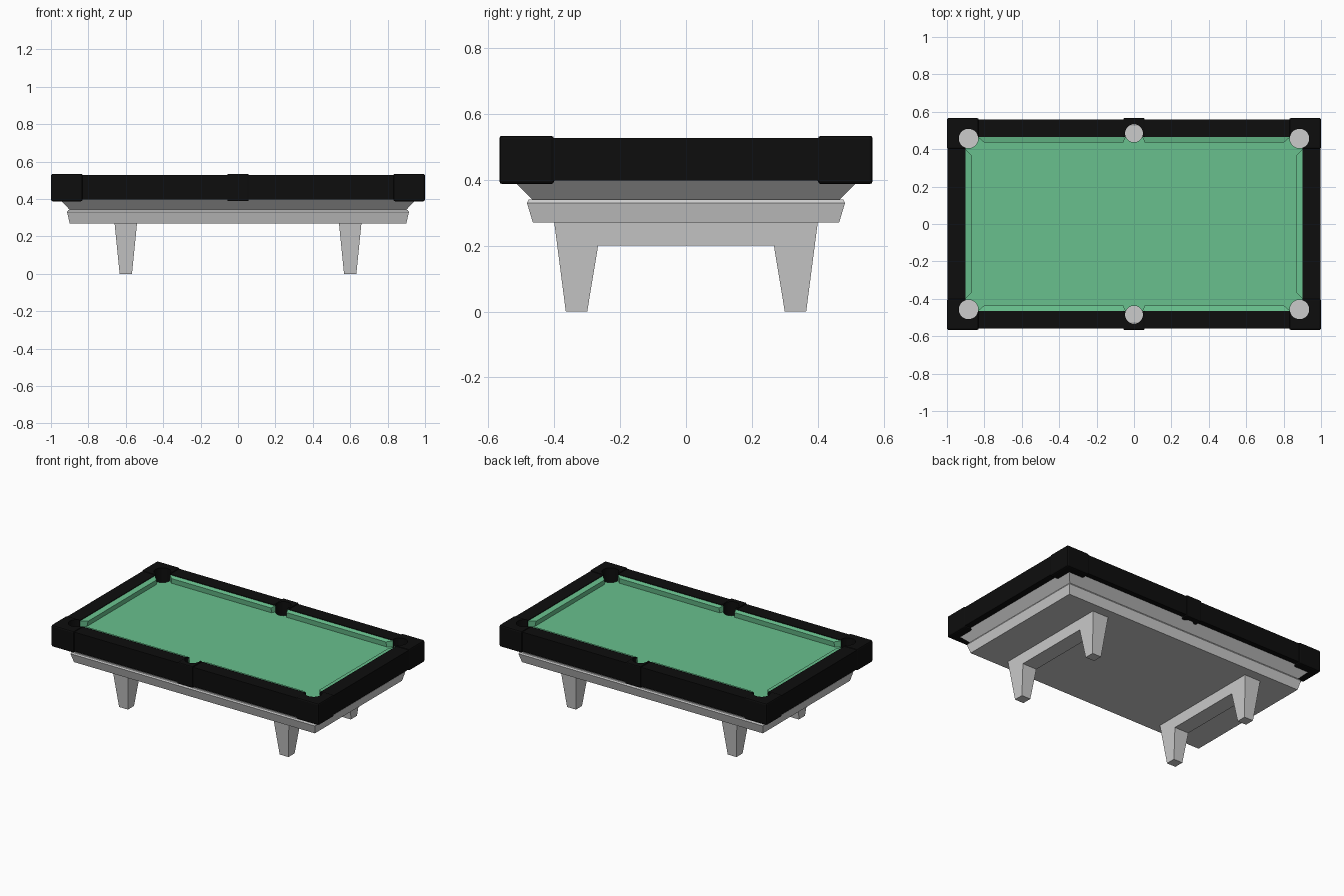
import bpy, bmesh, math
from mathutils import Matrix, Vector

if "Cube" in bpy.data.objects:
    bpy.data.objects.remove(bpy.data.objects["Cube"])


def material(name, col):
    m = bpy.data.materials.new(name)
    m.diffuse_color = (*col, 1)
    m.use_nodes = True
    m.node_tree.nodes["Principled BSDF"].inputs["Base Color"].default_value = m.diffuse_color
    return m


BLACK = material("black", (0.004, 0.004, 0.004))
GREEN = material("green", (0.14, 0.53, 0.27))


def finish(name, bm, mat=None):
    bmesh.ops.recalc_face_normals(bm, faces=bm.faces)
    me = bpy.data.meshes.new(name)
    bm.to_mesh(me)
    bm.free()
    ob = bpy.data.objects.new(name, me)
    bpy.context.collection.objects.link(ob)
    if mat:
        me.materials.append(mat)
    return ob


def loft(name, rings, mat=None):
    """Skin a stack of equal-length rings and cap both ends."""
    bm = bmesh.new()
    vs = [[bm.verts.new(p) for p in r] for r in rings]
    n = len(vs[0])
    for a, b in zip(vs, vs[1:]):
        for i in range(n):
            j = (i + 1) % n
            bm.faces.new((a[i], a[j], b[j], b[i]))
    bm.faces.new(vs[0])
    bm.faces.new(vs[-1])
    return finish(name, bm, mat)


def prism(name, pts, z0, z1, mat=None):
    return loft(name, [[(x, y, z) for x, y in pts] for z in (z0, z1)], mat)


def rect(x0, x1, y0, y1):
    return [(x0, y0), (x1, y0), (x1, y1), (x0, y1)]


# Pocket cutters: four corners and two middles
bm = bmesh.new()
pockets = [(sx * 0.885, sy * 0.457, 0.052) for sx in (-1, 1) for sy in (-1, 1)]
pockets += [(0, sy * 0.485, 0.048) for sy in (-1, 1)]
for x, y, r in pockets:
    bmesh.ops.create_cone(bm, cap_ends=True, segments=32, radius1=r, radius2=r,
                          depth=0.24, matrix=Matrix.Translation((x, y, 0.5)))
cutter = finish("pocket_cutter", bm)
cutter.hide_render = True
cutter.hide_viewport = True


def cut(ob, bevel=0):
    if bevel:
        b = ob.modifiers.new("bevel", 'BEVEL')
        b.width, b.segments = bevel, 2
    m = ob.modifiers.new("pockets", 'BOOLEAN')
    m.operation, m.solver, m.object = 'DIFFERENCE', 'EXACT', cutter


# Tapered body with a flared apron above the lower band
body = [(0.90, 0.465, 0.27), (0.914, 0.483, 0.33), (0.908, 0.478, 0.34),
        (0.898, 0.467, 0.34), (0.955, 0.527, 0.40)]
loft("body", [[(x, y, z) for x, y in rect(-a, a, -b, b)] for a, b, z in body])

# Leg frames: two tapered feet joined by a crossbar
half = [(0.40, 0.27), (0.365, 0), (0.30, 0), (0.267, 0.20)]
outline = half + [(-y, z) for y, z in reversed(half)]
for sx, side in ((-1, "left"), (1, "right")):
    loft(side + "_leg_frame",
         [[(sx * 0.6 + k * (0.033 + 0.1 * z), y, z) for y, z in outline] for k in (-1, 1)])

# Cloth bed
cut(prism("cloth_bed", rect(-0.91, 0.91, -0.475, 0.475), 0.39, 0.483, GREEN))


# Cushions: profile of (inward distance fraction, height), mitred ends
def cushion(name, a, b, origin, along, inward, depth):
    along, inward = Vector(along), Vector(inward)
    prof = [(-0.15, 0.523), (0, 0.523), (1, 0.517), (0.85, 0.478), (-0.15, 0.478)]
    rings = []
    for outer, inner in (a, b):
        rings.append([Vector(origin) + along * (outer + (inner - outer) * t)
                      + inward * depth * t + Vector((0, 0, z)) for t, z in prof])
    cut(loft(name, rings, GREEN))


for s in (-1, 1):
    for d in (-1, 1):
        cushion("long_cushion", (0.045, 0.058), (0.835, 0.80),
                (0, s * 0.464, 0), (d, 0, 0), (0, -s, 0), 0.029)
    cushion("end_cushion", (-0.40, -0.365), (0.40, 0.365),
            (s * 0.9, 0, 0), (0, 1, 0), (-s, 0, 0), 0.035)

    # Rails
    y0, y1 = sorted((s * 0.464, s * 0.56))
    prism("long_rail", rect(-0.85, 0.85, y0, y1), 0.398, 0.527, BLACK)
    cut(bpy.context.collection.objects[-1])
    x0, x1 = sorted((s * 0.9, s * 0.996))
    prism("end_rail", rect(x0, x1, -0.42, 0.42), 0.398, 0.527, BLACK)
    cut(bpy.context.collection.objects[-1])

    # Middle pocket blocks
    y0, y1 = sorted((s * 0.464, s * 0.566))
    cut(prism("middle_pocket_block", rect(-0.057, 0.057, y0, y1), 0.388, 0.534, BLACK), 0.006)

    # L-shaped corner pocket blocks
    for d in (-1, 1):
        ell = [(0.83, 0.462), (0.898, 0.462), (0.898, 0.40), (1, 0.40), (1, 0.567), (0.83, 0.567)]
        cut(prism("corner_pocket_block", [(d * x, s * y) for x, y in ell],
                  0.387, 0.534, BLACK), 0.01)
